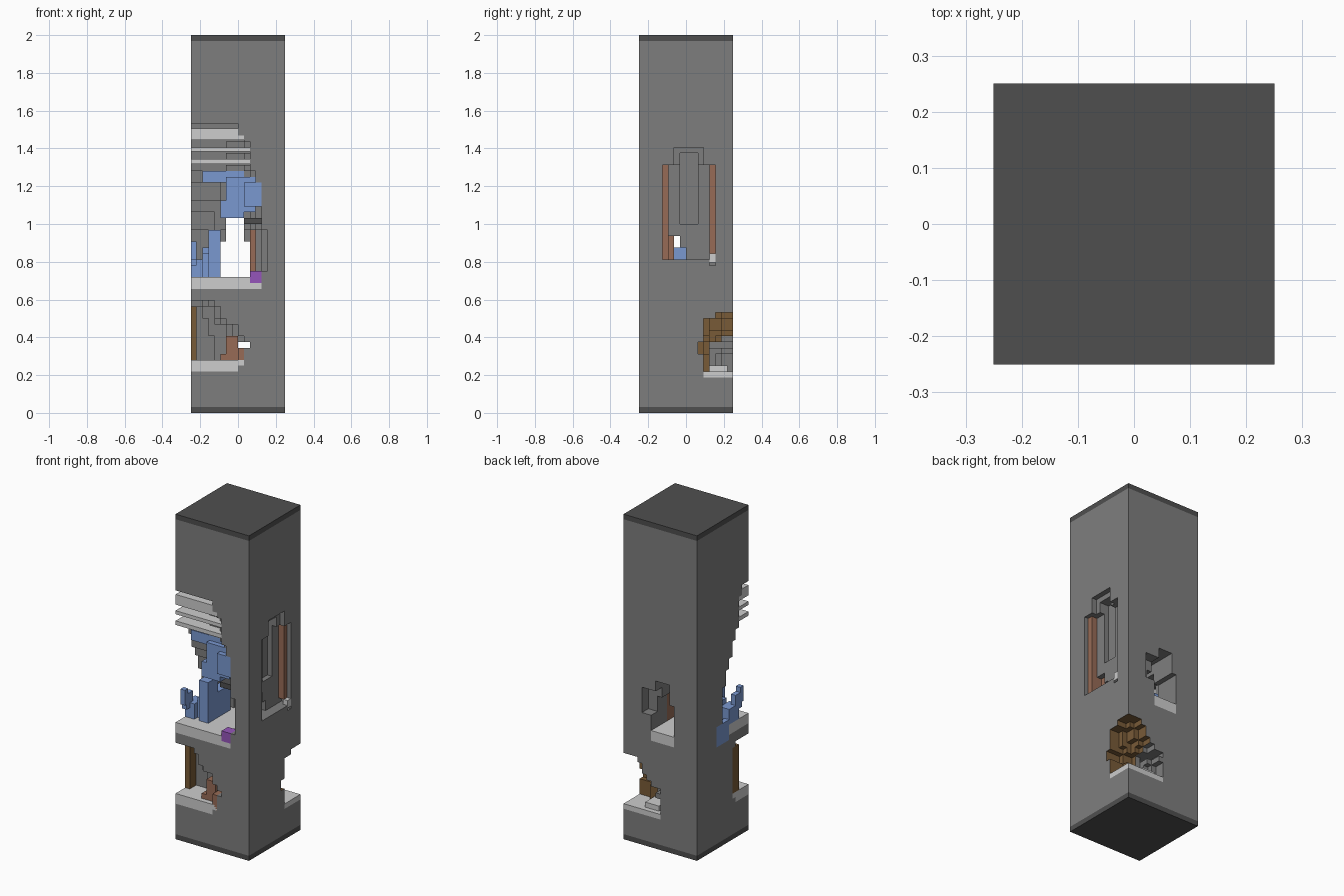
import bpy
import bmesh
from math import floor, ceil
from itertools import product
from mathutils import Vector

cube = bpy.data.objects.get("Cube")
if cube:
    bpy.data.objects.remove(cube)

UNIT = 1 / 32          # one block
SIDE, TALL = 16, 64    # pillar size in blocks


def material(name, *rgb):
    colour = tuple((c / 255) ** 2.2 for c in rgb) + (1,)
    mat = bpy.data.materials.new(name)
    mat.use_nodes = True
    mat.diffuse_color = colour
    mat.node_tree.nodes["Principled BSDF"].inputs["Base Color"].default_value = colour
    return mat


STONE = material("stone grey", 125, 125, 125)
DARK = material("charcoal", 80, 80, 80)
PALE = material("pale stone", 204, 204, 204)
BLUE = material("water blue", 121, 151, 207)
CLAY = material("clay brown", 150, 107, 87)
WOOD = material("dark wood", 120, 91, 58)
PURPLE = material("purple", 148, 86, 184)


def place(x, y, z):
    return Vector(((x - SIDE / 2) * UNIT, (y - SIDE / 2) * UNIT, z * UNIT))


def finish(name, bm, *mats):
    mesh = bpy.data.meshes.new(name)
    bm.to_mesh(mesh)
    bm.free()
    for mat in mats:
        mesh.materials.append(mat)
    bpy.context.collection.objects.link(bpy.data.objects.new(name, mesh))


# Solid stone core, kept as a set of blocks that gets carved
solid = set(product(range(SIDE), range(SIDE), range(1, TALL - 1)))


def carve(x0, x1, y0, y1, z0, z1):
    spans = [range(floor(a), ceil(b)) for a, b in ((x0, x1), (y0, y1), (z0, z1))]
    solid.difference_update(product(*spans))


def carve_corner(rows, opposite=False):
    """Hollow a rounded niche at a corner; rows are (bottom, top, width, depth)."""
    for low, high, width, depth in rows:
        for x, y in product(range(width), range(depth)):
            if ((x + .5) / width) ** 2 + ((y + .5) / depth) ** 2 < 1:
                i, j = (SIDE - 1 - x, SIDE - 1 - y) if opposite else (x, y)
                carve(i, i + 1, j, j + 1, low, high)


def part(name, mat, *boxes):
    """One object made of boxes, with room cut for it in the stone."""
    bm = bmesh.new()
    for box in boxes:
        carve(*box)
        x0, x1, y0, y1, z0, z1 = box
        low, high = place(x0, y0, z0), place(x1, y1, z1)
        made = bmesh.ops.create_cube(bm, size=1)["verts"]
        bmesh.ops.scale(bm, vec=high - low, verts=made)
        bmesh.ops.translate(bm, vec=(low + high) / 2, verts=made)
    finish(name, bm, mat)


# Large upper niche and the chamber behind it
carve_corner([(47, 48, 8, 2), (46, 47, 9, 3), (41, 46, 10, 3), (39, 41, 11, 4),
              (36, 39, 12, 5), (34, 36, 12, 6), (31, 34, 12, 7),
              (24, 31, 13, 8), (23, 24, 12, 10)])
carve(3, 11, 0, 11, 23, 31)
carve(6, 9, 0, 11, 31, 33)

# Back window
carve(5, 10, 11, SIDE, 23, 29)
carve(6, 9, 11, SIDE, 29, 33)
carve(9, 12, 14, SIDE, 26, 31)

# Small lower niches on opposite corners, with a slit between them
carve_corner([(18, 19, 4, 4), (16, 18, 5, 5), (15, 16, 6, 5),
              (13, 15, 8, 5), (9, 13, 9, 5)])
carve_corner([(16, 17, 3, 3), (14, 16, 4, 5), (13, 14, 5, 5), (12, 13, 6, 5),
              (10, 12, 7, 6), (7, 10, 8, 5)], opposite=True)
carve(8, 10, 0, SIDE, 11, 12)

# Tall side window with stepped head and slot to the chamber
carve(14, SIDE, 4, 13, 26, 42)
carve(15, SIDE, 6, 11, 42, 45)
carve(13, SIDE, 7, 10, 32, 44)
carve(12, SIDE, 5, 6, 26, 30)
carve(0, SIDE, 6, 7, 26, 30)
carve(5, SIDE, 7, 8, 26, 28)

# Caps
part("bottom_cap", DARK, (0, SIDE, 0, SIDE, 0, 1))
part("top_cap", DARK, (0, SIDE, 0, SIDE, TALL - 1, TALL))

# Pale ledges and floors
part("upper_ledges", PALE, (0, 8, 0, 2, 47, 48.2), (0, 9, 0, 3, 46.2, 47),
     (0, 10, 0, 3, 44.3, 45), (0, 10, 0, 3, 42.2, 43))
part("chamber_floor", PALE, (0, 10, 0, 6, 21, 23), (10, 12, 0, 5, 21, 22),
     (1, 11, 6, 11, 21, 23), (5, 10, 11, SIDE, 21, 23))
part("front_niche_floor", PALE, (0, 9, 0, 5, 8, 9), (0, 8, 0, 4, 7, 8))
part("back_niche_floor", PALE, (8, SIDE, 11, SIDE, 6, 7), (9, 12, 12, 15, 7, 8))
part("window_sill_stone", PALE, (15, SIDE, 12, 13, 25.5, 27))

# Water spilling through the chamber and over the side
part("upper_water", BLUE, (2, 9, 2, 4, 39, 41), (9, 12, 0, 3, 35, 39),
     (6, 11, 1, 4, 36, 40), (5, 9, 1, 4, 33, 36), (8, 11, 1, 3, 34, 36))
part("inner_water", BLUE, (3, 5, 3, 6, 23, 31), (2, 5, 6, 10, 23, 28),
     (2, 4, 4, 6, 23, 27))
part("side_water", BLUE, (0, 1, 1.5, 2.5, 26, 29), (0, 1, 2, 4, 25, 28),
     (0, 2, 3, 6, 23, 26), (0, 1, 6, 10, 20, 24))

# Timber, clay and small accents
part("chamber_clay_wall", CLAY, (10, 11, 8, 11, 23, 31))
part("window_posts", CLAY, (13, 15.2, 4, 5, 26, 42), (13, 15.2, 12, 13, 27, 42),
     (12, 13, 5, 6, 26, 30))
part("niche_clay_blocks", CLAY, (6, 8, 1, 3, 9, 13), (8, 9, 0, 2, 8, 11),
     (5, 6, 1, 3, 9, 10))
part("niche_post", WOOD, (0, 1, 3, 5, 9, 18))
part("dark_lintel", DARK, (9, 12, 1, 3, 32, 33))
part("purple_block", PURPLE, (10, 12, 0, 2, 22, 24))

# Stone body: exposed block faces, with a wood lining in the back niche
bm = bmesh.new()
corners = {}


def corner(point):
    if point not in corners:
        corners[point] = bm.verts.new(place(*point))
    return corners[point]


for cell in solid:
    for axis, step in product(range(3), (0, 1)):
        beside = list(cell)
        beside[axis] += 2 * step - 1
        if tuple(beside) in solid:
            continue
        quad = []
        for u, v in ((0, 0), (1, 0), (1, 1), (0, 1)):
            point = list(cell)
            point[axis] += step
            point[(axis + 1) % 3] += u
            point[(axis + 2) % 3] += v
            quad.append(corner(tuple(point)))
        face = bm.faces.new(quad if step else quad[::-1])
        x, y, z = beside
        inside = x < SIDE and y < SIDE
        face.material_index = int(inside and x > 10 and y > 9 and 7 <= z < 17)
finish("stone_pillar", bm, STONE, WOOD)
